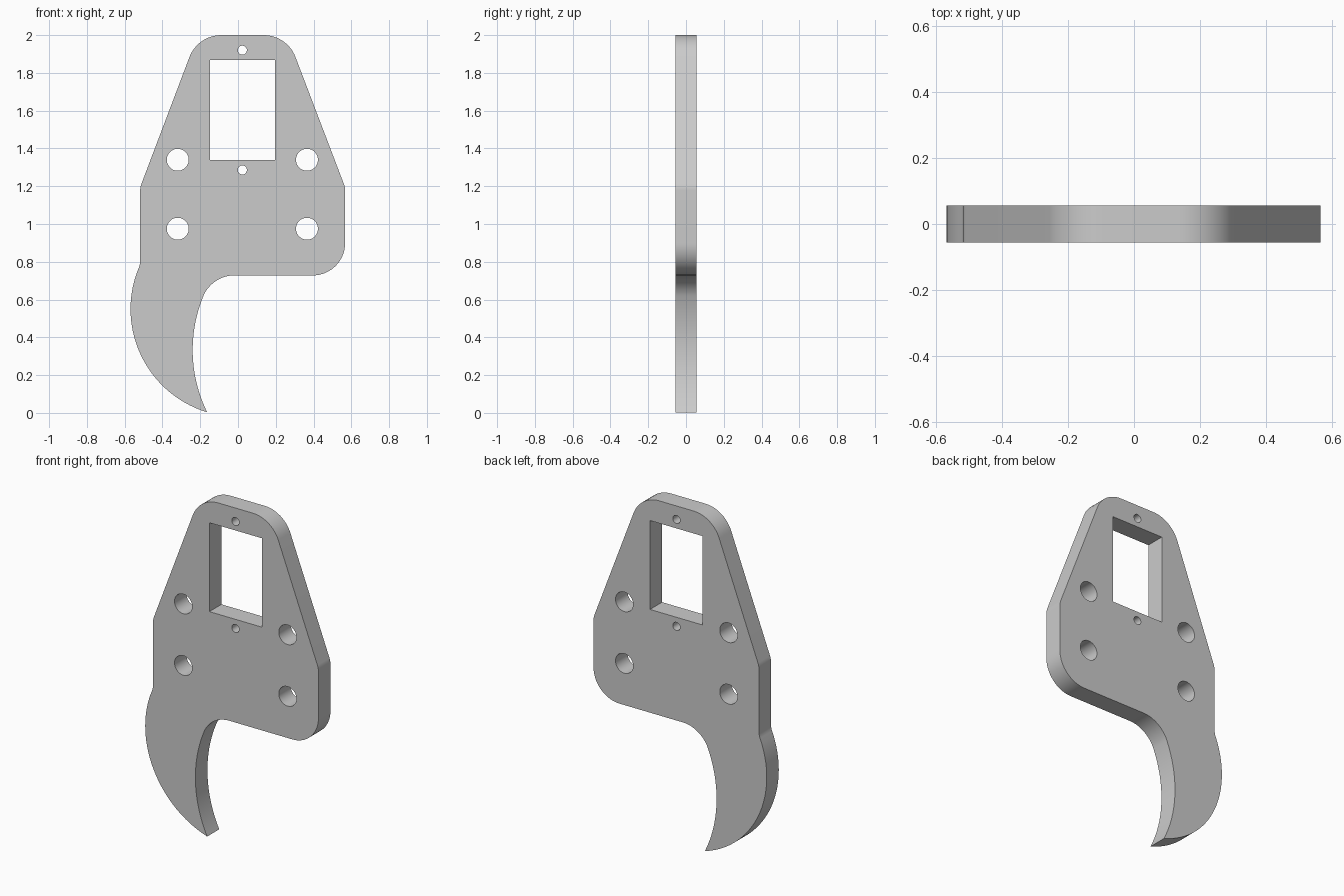
import bpy, bmesh
from math import radians, cos, sin
from mathutils import Vector, Matrix

if "Cube" in bpy.data.objects:
    bpy.data.objects.remove(bpy.data.objects["Cube"])

HALF_THICKNESS = 0.0565
CENTRE = 0.023


def arc(cx, cz, r, start, end, steps):
    angles = [radians(start + (end - start) * i / steps) for i in range(steps + 1)]
    return [Vector((cx + r * cos(a), cz + r * sin(a))) for a in angles]


def rounded(before, corner, after, r, steps=12):
    """Points of a circular fillet of radius r at a corner."""
    u, v = (before - corner).normalized(), (after - corner).normalized()
    half = u.angle(v) / 2
    centre = corner + (u + v).normalized() * r / sin(half)
    reach = r * cos(half) / sin(half)
    a = (corner + u * reach - centre).normalized()
    b = (corner + v * reach - centre).normalized()
    return [centre + a.lerp(b, i / steps).normalized() * r for i in range(steps + 1)]


# Outline: hooked finger, then the plate body, counter-clockwise from the tip
inner = arc(0.506, 0.333, 0.746, 206.3, 157.7, 32)
throat = arc(-0.018, 0.548, 0.18, 157.7, 90, 16)
outer = arc(0.002, 0.55, 0.571, 160.6, 253.2, 48)
corners = [
    (0.567, 0.728, 0.17), (0.567, 1.195, 0.1), (0.26, 2.0, 0.18),
    (-0.213, 2.0, 0.18), (-0.518, 1.195, 0.1), (-0.518, 0.787, 0.1),
]
path = [throat[-1]] + [Vector(c[:2]) for c in corners] + [outer[0]]
outline = inner + throat[1:]
for i, corner in enumerate(corners):
    outline += rounded(path[i], path[i + 1], path[i + 2], corner[2])
outline += outer[:-1]

# Openings: window, small screw holes, large mounting holes
loops = [outline]
loops.append([Vector(p) for p in
              ((-0.148, 1.34), (0.196, 1.34), (0.196, 1.867), (-0.148, 1.867))])
for z in (1.286, 1.92):
    loops.append(arc(CENTRE, z, 0.024, 0, 360, 32)[:-1])
for side in (-1, 1):
    for z in (0.975, 1.34):
        loops.append(arc(CENTRE + side * 0.342, z, 0.058, 0, 360, 48)[:-1])

# Filled, extruded profile
curve = bpy.data.curves.new("plate_profile", "CURVE")
curve.dimensions = "2D"
curve.fill_mode = "BOTH"
curve.extrude = HALF_THICKNESS
for loop in loops:
    spline = curve.splines.new("POLY")
    spline.points.add(len(loop) - 1)
    for point, p in zip(spline.points, loop):
        point.co = (p.x, p.y, 0, 1)
    spline.use_cyclic_u = True

plate = bpy.data.objects.new("hooked_plate", curve)
bpy.context.collection.objects.link(plate)
bpy.ops.object.select_all(action="DESELECT")
plate.select_set(True)
bpy.context.view_layer.objects.active = plate
bpy.ops.object.convert(target="MESH")
plate = bpy.context.object

# Weld the caps to the walls and stand the plate upright
bm = bmesh.new()
bm.from_mesh(plate.data)
bmesh.ops.remove_doubles(bm, verts=bm.verts, dist=0.0001)
bmesh.ops.recalc_face_normals(bm, faces=bm.faces)
bm.transform(Matrix.Rotation(radians(90), 4, "X"))
bm.to_mesh(plate.data)
bm.free()
bpy.ops.object.shade_smooth_by_angle(angle=radians(25))

# Plain grey finish
grey = bpy.data.materials.new("plain_grey")
grey.use_nodes = True
colour = (0.6, 0.6, 0.6, 1)
grey.diffuse_color = colour
grey.node_tree.nodes["Principled BSDF"].inputs["Base Color"].default_value = colour
plate.data.materials.clear()
plate.data.materials.append(grey)
